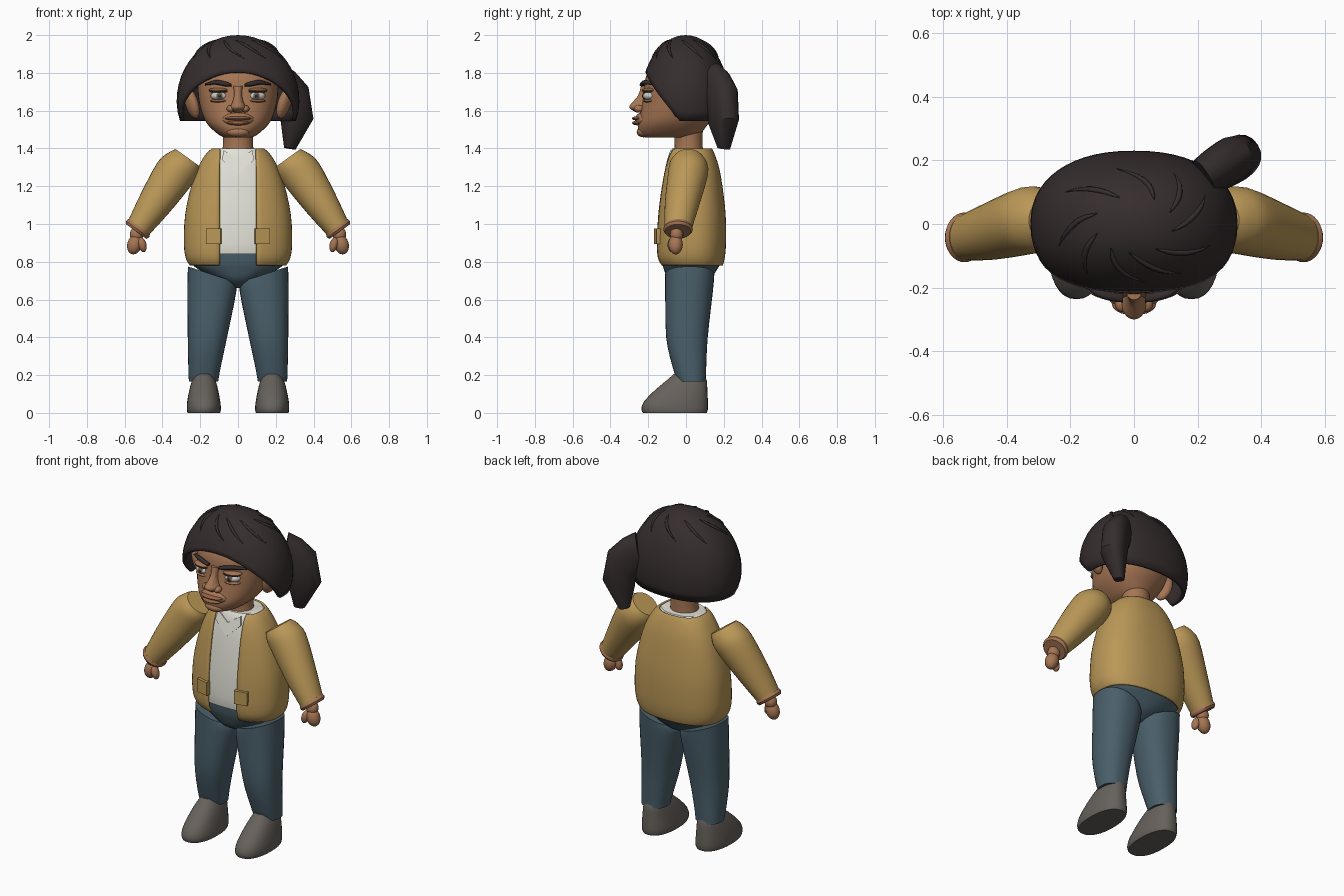
import bpy, bmesh, math, random
from mathutils import Vector, Matrix

if "Cube" in bpy.data.objects:
    bpy.data.objects.remove(bpy.data.objects["Cube"])

random.seed(4)
PI = math.pi


def material(name, rgb):
    m = bpy.data.materials.new(name)
    m.diffuse_color = (*rgb, 1)
    m.use_nodes = True
    m.node_tree.nodes["Principled BSDF"].inputs["Base Color"].default_value = m.diffuse_color
    return m


SKIN = material("skin", (0.38, 0.18, 0.088))
LIP = material("lip", (0.29, 0.125, 0.065))
HAIR = material("dark_hair", (0.036, 0.026, 0.027))
JACKET = material("tan_jacket", (0.49, 0.31, 0.095))
SHIRT = material("off_white_shirt", (0.77, 0.76, 0.68))
JEANS = material("blue_jeans", (0.068, 0.115, 0.145))
SHOE = material("grey_shoe", (0.135, 0.12, 0.105))
EYE = material("eye_white", (0.58, 0.58, 0.56))
IRIS = material("iris_brown", (0.16, 0.11, 0.07))


def finish(name, bm, mat, angle=40):
    bmesh.ops.recalc_face_normals(bm, faces=bm.faces)
    me = bpy.data.meshes.new(name)
    bm.to_mesh(me)
    bm.free()
    ob = bpy.data.objects.new(name, me)
    bpy.context.collection.objects.link(ob)
    me.materials.append(mat)
    bpy.ops.object.select_all(action='DESELECT')
    ob.select_set(True)
    bpy.context.view_layer.objects.active = ob
    bpy.ops.object.shade_smooth_by_angle(angle=math.radians(angle))
    return ob


def pw(v, n):
    return math.copysign(abs(v) ** (2 / n), v)


def spline(rings, sub):
    """Catmull-Rom interpolation between rings of (centre, u, v)."""
    out = []
    for i in range(len(rings) - 1):
        q = [rings[max(0, min(len(rings) - 1, i + k))] for k in (-1, 0, 1, 2)]
        for s in range(sub):
            t = s / sub
            out.append(tuple(0.5 * (2 * b + (c - a) * t + (2 * a - 5 * b + 4 * c - d) * t * t
                                    + (3 * b - a - 3 * c + d) * t ** 3)
                             for a, b, c, d in zip(*q)))
    return out + [rings[-1]]


def loft(name, rings, mat, n=2.0, seg=32, sub=3, gap=0.0, side=1, angle=40):
    """Skin over oval rings; gap leaves a front opening of that half width."""
    bm = bmesh.new()
    rows = []
    for c, u, v in spline(rings, sub):
        a0 = math.asin((gap / u.length) ** (n / 2)) if gap else 0
        row = []
        for i in range(seg):
            a = a0 + (2 * PI - 2 * a0) * i / (seg - 1 if gap else seg)
            p = c + u * pw(math.sin(a), n) - v * pw(math.cos(a), n)
            row.append(bm.verts.new((p.x * side, p.y, p.z)))
        rows.append(row)
    for r, s in zip(rows, rows[1:]):
        for i in range(seg - 1 if gap else seg):
            j = (i + 1) % seg
            bm.faces.new((r[i], r[j], s[j], s[i]))
    if not gap:
        bm.faces.new(rows[0])
        bm.faces.new(rows[-1])
    return finish(name, bm, mat, angle)


def flat(z, x0, x1, y0, y1):
    """Horizontal ring from its extents."""
    return (Vector(((x0 + x1) / 2, (y0 + y1) / 2, z)),
            Vector(((x1 - x0) / 2, 0, 0)), Vector((0, (y1 - y0) / 2, 0)))


def body(z, rx, y0, y1):
    return flat(z, -rx, rx, y0, y1)


def blob(name, loc, r, mat, rot=(0, 0, 0), seg=20):
    bm = bmesh.new()
    bmesh.ops.create_uvsphere(bm, u_segments=seg, v_segments=seg // 2 + 2, radius=1)
    m = Matrix.Translation(loc)
    for k, ax in enumerate("XYZ"):
        m = m @ Matrix.Rotation(rot[k], 4, ax)
    bm.transform(m @ Matrix.Diagonal((*r, 1)))
    return finish(name, bm, mat)


# jacket, open at the front, and the shirt inside it
torso = [(0.78, .255, -.135, .195), (0.82, .277, -.155, .205), (0.90, .287, -.16, .212),
         (1.05, .28, -.153, .21), (1.2, .248, -.135, .193), (1.3, .212, -.118, .175),
         (1.37, .17, -.1, .152), (1.40, .138, -.085, .137)]
jacket = loft("jacket", [body(*t) for t in torso], JACKET, 2.4, 56, gap=0.098)
thick = jacket.modifiers.new("thickness", 'SOLIDIFY')
thick.thickness = 0.012
loft("shirt", [body(max(z, .84), rx - .016, a + .013, b - .014)
               for z, rx, a, b in torso[1:]], SHIRT, 2.4, 48)

# pelvis and neck
loft("hips", [body(.66, .02, -.02, .05), body(.70, .1, -.09, .12), body(.76, .21, -.117, .165),
              body(.80, .25, -.128, .185), body(.87, .255, -.135, .19)], JEANS, 2.2)
loft("neck", [body(1.37, .085, -.062, .09), body(1.44, .079, -.06, .088),
              body(1.54, .085, -.07, .09)], SKIN)

# head
loft("head", [body(1.457, .07, -.215, .04), body(1.475, .105, -.245, .075),
              body(1.52, .155, -.255, .11), body(1.57, .185, -.247, .145),
              body(1.64, .205, -.232, .17), body(1.71, .213, -.222, .18),
              body(1.77, .21, -.215, .18), body(1.82, .19, -.193, .17),
              body(1.88, .14, -.15, .13)], SKIN, 2.2, 40)
loft("nose", [body(1.59, .022, -.262, -.18), body(1.605, .04, -.288, -.18),
              body(1.622, .042, -.3, -.18), body(1.645, .03, -.283, -.18),
              body(1.68, .022, -.254, -.18), body(1.73, .025, -.238, -.18)], SKIN, 2, 20)
blob("muzzle", (0, -.215, 1.553), (.088, .055, .042), SKIN)
blob("upper_lip", (0, -.25, 1.559), (.07, .037, .012), LIP)
blob("lower_lip", (0, -.25, 1.535), (.06, .036, .013), LIP)
blob("chin", (0, -.225, 1.487), (.06, .036, .028), SKIN)


def hair_point(a, z):
    """Point on the hair surface at angle a (0 = front) and height z."""
    h = (z - 1.65) / .35
    f = math.sqrt(max(0, 1 - h * h)) if h > 0 else 1 - .06 * (h * 3.2) ** 2
    ry = .24 if math.cos(a) > 0 else .23
    return Vector((.325 * f * pw(math.sin(a), 2.25), -ry * f * pw(math.cos(a), 2.25), z))


# bowl of hair with its rim rising over the face
bm = bmesh.new()
rows, SEG, ROWS = [], 56, 14
for k in range(ROWS):
    row = []
    for i in range(SEG):
        a = 2 * PI * i / SEG
        y = -.235 * pw(math.cos(a), 2.25)
        rim = 1.545 + max(0, -.035 - y) * 1.3
        z = rim + (1.999 - rim) * math.sin(PI / 2 * k / ROWS)
        row.append(bm.verts.new(hair_point(a, z)))
    rows.append(row)
for r, s in zip(rows, rows[1:]):
    for i in range(SEG):
        j = (i + 1) % SEG
        bm.faces.new((r[i], r[j], s[j], s[i]))
tip = bm.verts.new((0, 0, 2.0))
for i in range(SEG):
    bm.faces.new((rows[-1][i], rows[-1][(i + 1) % SEG], tip))
hair = finish("hair", bm, HAIR, 50)
hair.modifiers.new("thickness", 'SOLIDIFY').thickness = 0.02

# thin raised strands over the crown
for k in range(9):
    a = 2 * PI * k / 9 + random.uniform(-.2, .2)
    cu = bpy.data.curves.new("hair_strand", 'CURVE')
    cu.dimensions, cu.bevel_depth, cu.bevel_resolution = '3D', .008, 1
    sp = cu.splines.new('POLY')
    sp.points.add(7)
    for i, p in enumerate(sp.points):
        t = i / 7
        p.co = (*hair_point(a + .7 * t, 1.975 - .1 * t ** 1.4), 1)
        p.radius = .15 + math.sin(PI * t)
    cu.materials.append(HAIR)
    bpy.context.collection.objects.link(bpy.data.objects.new("hair_strand", cu))

# ponytail hanging at one side, given as upper/outer and lower/inner edges
tail = []
for p, q, w in [((.23, .16, 1.85), (.2, .13, 1.62), .06), ((.29, .2, 1.81), (.22, .14, 1.6), .068),
                ((.36, .24, 1.73), (.235, .15, 1.57), .073),
                ((.388, .25, 1.56), (.24, .15, 1.52), .07), ((.3, .22, 1.395), (.25, .18, 1.405), .03)]:
    p, q = Vector(p), Vector(q)
    tail.append(((p + q) / 2, (p - q) / 2, Vector((-.54, .84, 0)) * w))
loft("ponytail", tail, HAIR, 2.3, 20, sub=1, angle=35)


def tilted(c, r, ry):
    """Ring square to the sleeve direction."""
    return Vector(c), Vector((.81, 0, .58)) * r, Vector((0, ry, 0))


for s, tag in ((-1, "right"), (1, "left")):
    # sleeve, cuff and hand
    loft(tag + "_sleeve", [tilted((.265, .012, 1.35), .08, .075), tilted((.29, .012, 1.32), .098, .098),
                           tilted((.338, .01, 1.263), .109, .106), tilted((.44, -.02, 1.11), .091, .092),
                           tilted((.53, -.042, .975), .066, .072)], JACKET, side=s)
    loft(tag + "_cuff", [tilted((.523, -.041, .986), .07, .073), tilted((.532, -.042, .972), .075, .078),
                         tilted((.539, -.043, .96), .066, .068)], SKIN, sub=2, side=s)
    blob(tag + "_wrist", (s * .537, -.05, .945), (.036, .034, .04), SKIN)
    blob(tag + "_hand", (s * .547, -.055, .892), (.039, .038, .054), SKIN, (0, -s * .3, 0))
    blob(tag + "_thumb", (s * .507, -.073, .89), (.022, .025, .04), SKIN, (0, s * .25, 0))
    # leg and shoe
    leg_top = (Vector((.143, .02, .735)), Vector((.122, 0, .04)), Vector((0, .13, 0)))
    loft(tag + "_leg", [leg_top, flat(.65, .008, .268, -.11, .143), flat(.4, .058, .266, -.105, .115),
                        flat(.24, .092, .263, -.07, .107), flat(.165, .105, .26, -.045, .104)],
         JEANS, 2.3, side=s)
    loft(tag + "_shoe", [flat(0, .095, .267, -.228, .11), flat(.02, .09, .271, -.236, .116),
                         flat(.06, .094, .269, -.223, .116), flat(.12, .105, .258, -.165, .113),
                         flat(.17, .118, .244, -.105, .11), flat(.205, .135, .226, -.065, .095)],
         SHOE, 2.3, sub=2, side=s)
    # jacket pocket
    bm = bmesh.new()
    bmesh.ops.create_cube(bm, size=1)
    bm.transform(Matrix.Translation((s * .128, -.15, .935)) @ Matrix.Rotation(s * .2, 4, 'Z')
                 @ Matrix.Diagonal((.078, .026, .08, 1)))
    finish(tag + "_pocket", bm, JACKET)
    # shirt collar flap
    bm = bmesh.new()
    f = bm.faces.new([bm.verts.new((s * x, y, z)) for x, y, z in
                      ((.0, -.117, 1.26), (.085, -.098, 1.34), (.075, -.083, 1.39), (.0, -.1, 1.34))])
    ex = bmesh.ops.extrude_face_region(bm, geom=[f])["geom"]
    bmesh.ops.translate(bm, verts=[g for g in ex if isinstance(g, bmesh.types.BMVert)], vec=(0, .008, 0))
    finish(tag + "_collar", bm, SHIRT)
    # ear
    blob(tag + "_ear", (s * .245, -.035, 1.64), (.032, .05, .085), SKIN, (0, s * .3, -s * .4))
    # eye, eyelids and brow
    blob(tag + "_eye", (s * .1, -.194, 1.678), (.046, .034, .024), EYE, (0, 0, s * .25))
    blob(tag + "_iris", (s * .098, -.222, 1.678), (.018, .008, .019), IRIS, (0, 0, s * .1))
    blob(tag + "_pupil", (s * .098, -.2275, 1.678), (.009, .005, .009), HAIR)
    blob(tag + "_lash", (s * .102, -.205, 1.7), (.05, .026, .005), HAIR, (0, 0, s * .3))
    blob(tag + "_upper_lid", (s * .103, -.196, 1.709), (.054, .036, .012), SKIN, (0, 0, s * .3))
    blob(tag + "_lower_lid", (s * .1, -.196, 1.652), (.048, .032, .009), SKIN, (0, 0, s * .3))
    blob(tag + "_nostril", (s * .038, -.25, 1.61), (.022, .026, .019), SKIN)
    brow = []
    for x, y, z, h in ((.035, -.232, 1.735, .007), (.07, -.228, 1.742, .013),
                       (.12, -.212, 1.75, .012), (.175, -.165, 1.738, .004)):
        brow.append((Vector((x, y, z)), Vector((0, 0, h)), Vector((0, .014, 0))))
    loft(tag + "_brow", brow, HAIR, 2, 12, side=s)
